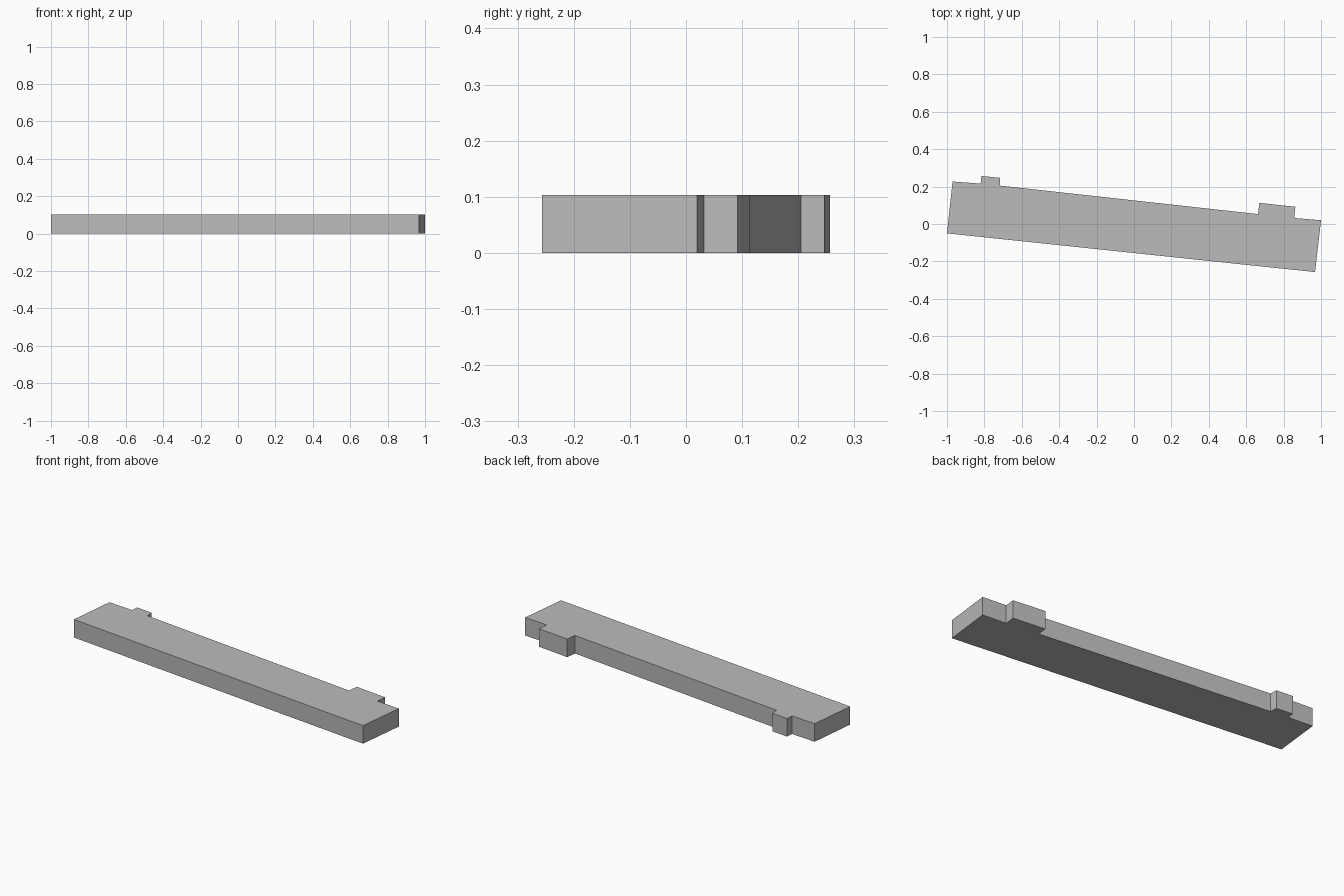
import bpy
import bmesh

cube = bpy.data.objects.get("Cube")
if cube:
    bpy.data.objects.remove(cube, do_unlink=True)

THICKNESS = 0.103

# Plan outline, counter-clockwise from the front left-hand corner
OUTLINE = [
    (-1.0, -0.05), (0.968, -0.257), (1.0, 0.02),
    # wide tab on the back edge
    (0.857, 0.032), (0.863, 0.092), (0.67, 0.113), (0.663, 0.053),
    # narrow tab on the back edge
    (-0.715, 0.205), (-0.717, 0.247), (-0.816, 0.257), (-0.82, 0.216),
    (-0.97, 0.227),
]

# Plain grey material
grey = bpy.data.materials.new("grey")
grey.use_nodes = True
colour = (0.5, 0.5, 0.5, 1.0)
grey.diffuse_color = colour
for node in grey.node_tree.nodes:
    if node.type == 'BSDF_PRINCIPLED':
        node.inputs["Base Color"].default_value = colour

# Slab extruded from the outline
bm = bmesh.new()
base = bm.faces.new([bm.verts.new((x, y, 0)) for x, y in OUTLINE])
top = bmesh.ops.extrude_face_region(bm, geom=[base], use_keep_orig=True)
bmesh.ops.translate(bm, vec=(0, 0, THICKNESS),
                    verts=[v for v in top["geom"] if isinstance(v, bmesh.types.BMVert)])
bmesh.ops.recalc_face_normals(bm, faces=bm.faces)
mesh = bpy.data.meshes.new("tabbed_slab")
bm.to_mesh(mesh)
bm.free()
mesh.materials.append(grey)
slab = bpy.data.objects.new("tabbed_slab", mesh)
bpy.context.collection.objects.link(slab)
